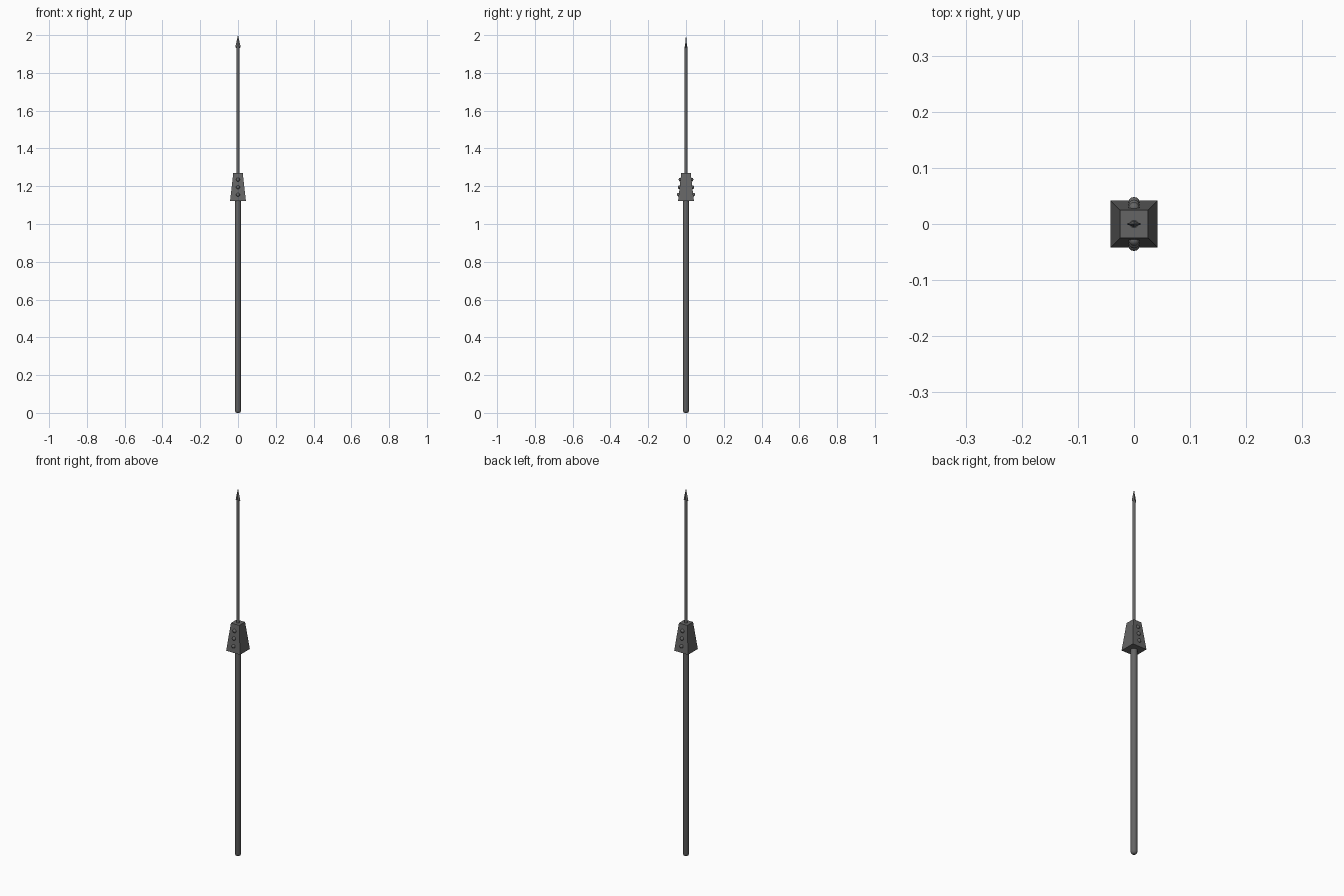
import bpy, bmesh, math
from mathutils import Matrix

if "Cube" in bpy.data.objects:
    bpy.data.objects.remove(bpy.data.objects["Cube"])

# Dark iron-grey finish shared by every part
dark = bpy.data.materials.new("dark_grey")
dark.diffuse_color = (0.13, 0.13, 0.13, 1)
dark.use_nodes = True
dark.node_tree.nodes["Principled BSDF"].inputs["Base Color"].default_value = dark.diffuse_color


def loft(name, sections, smooth=False):
    """Skin a stack of rings; each section is (z, half_x, half_y, sides, start_angle)."""
    bm = bmesh.new()
    rings = []
    for z, rx, ry, n, a0 in sections:
        rings.append([bm.verts.new((rx * math.cos(a0 + 2 * math.pi * i / n),
                                    ry * math.sin(a0 + 2 * math.pi * i / n), z)) for i in range(n)])
    for lo, hi in zip(rings, rings[1:]):
        n = len(lo)
        for i in range(n):
            j = (i + 1) % n
            bm.faces.new((lo[i], lo[j], hi[j], hi[i]))
    bm.faces.new(rings[0][::-1])
    bm.faces.new(rings[-1])
    return finish(name, bm, smooth)


def finish(name, bm, smooth):
    mesh = bpy.data.meshes.new(name)
    bm.to_mesh(mesh)
    bm.free()
    mesh.materials.append(dark)
    obj = bpy.data.objects.new(name, mesh)
    bpy.context.collection.objects.link(obj)
    if smooth:
        bpy.ops.object.select_all(action='DESELECT')
        bpy.context.view_layer.objects.active = obj
        obj.select_set(True)
        bpy.ops.object.shade_smooth_by_angle(angle=math.radians(40))
    return obj


# Wooden shaft with a rounded butt
shaft_profile = [(0.0, 0.008), (0.004, 0.013), (0.012, 0.016), (1.13, 0.016)]
loft("wooden_shaft", [(z, r, r, 16, 0) for z, r in shaft_profile], True)

# Tapered square joint block
B, T, Z0, Z1 = 0.042, 0.025, 1.121, 1.27
s = math.sqrt(2)
loft("joint_block", [(Z0, B * s, B * s, 4, math.pi / 4), (Z1, T * s, T * s, 4, math.pi / 4)])

# Long thin iron shank
loft("iron_shank", [(z, 0.0075, 0.0075, 12, 0) for z in (1.26, 1.94)], True)

# Flat diamond-section point
loft("spear_point", [(1.93, 0.0075, 0.004, 4, 0), (1.938, 0.014, 0.0055, 4, 0),
                     (2.0, 0.0002, 0.0002, 4, 0)])

# Domed rivets down the front and back faces of the block
bm = bmesh.new()
for side in (-1, 1):
    for z in (1.155, 1.195, 1.235):
        y = B + (T - B) * (z - Z0) / (Z1 - Z0)
        bmesh.ops.create_uvsphere(bm, u_segments=12, v_segments=8, radius=0.01,
                                  matrix=Matrix.Translation((0, side * y, z)))
finish("rivets", bm, True)
